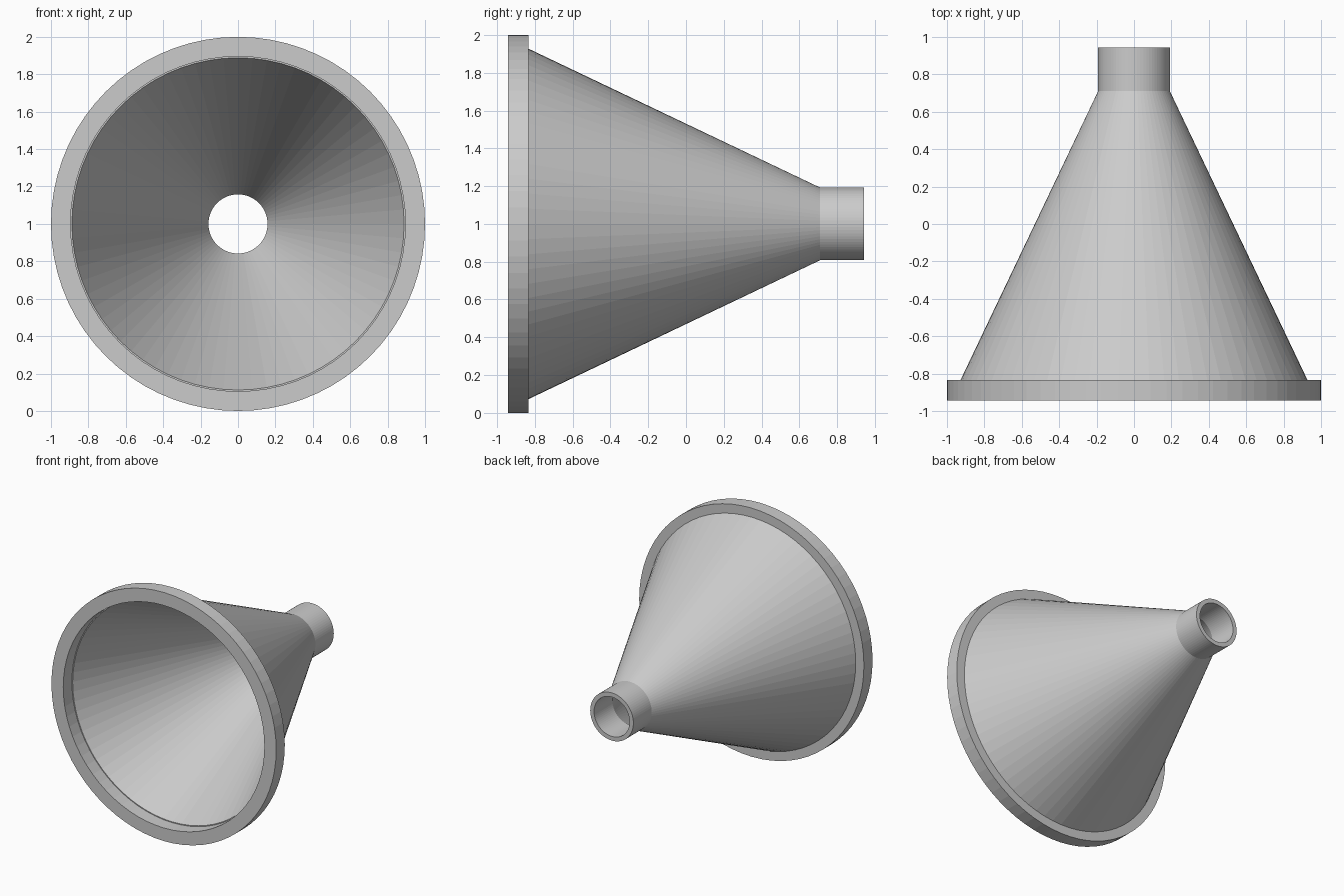
import bpy
import bmesh
from math import cos, sin, tau

cube = bpy.data.objects.get("Cube")
if cube:
    bpy.data.objects.remove(cube, do_unlink=True)

SEGMENTS = 72
grey = bpy.data.materials.new("light_grey")
grey.use_nodes = True
colour = (0.6, 0.6, 0.6, 1)
grey.diffuse_color = colour
grey.node_tree.nodes["Principled BSDF"].inputs["Base Color"].default_value = colour


def lathe(name, profile):
    """Revolve a closed (radius, y) profile around the horizontal axis."""
    bm = bmesh.new()
    rings = []
    for i in range(SEGMENTS):
        a = tau * i / SEGMENTS
        rings.append([bm.verts.new((r * cos(a), y, 1 + r * sin(a))) for r, y in profile])
    for i, ring in enumerate(rings):
        following = rings[(i + 1) % SEGMENTS]
        for j in range(len(profile)):
            k = (j + 1) % len(profile)
            bm.faces.new((ring[j], ring[k], following[k], following[j]))
    bmesh.ops.recalc_face_normals(bm, faces=bm.faces)
    mesh = bpy.data.meshes.new(name)
    bm.to_mesh(mesh)
    bm.free()
    mesh.materials.append(grey)
    obj = bpy.data.objects.new(name, mesh)
    bpy.context.collection.objects.link(obj)
    return obj


# Funnel: rim flange, outer cone, spout, then back along the hollow inside
lathe("funnel", [
    (0.895, -0.943), (1.0, -0.943), (1.0, -0.833), (0.927, -0.833),
    (0.192, 0.71), (0.192, 0.943),
    (0.158, 0.943), (0.158, 0.71), (0.888, -0.833), (0.895, -0.833),
])
